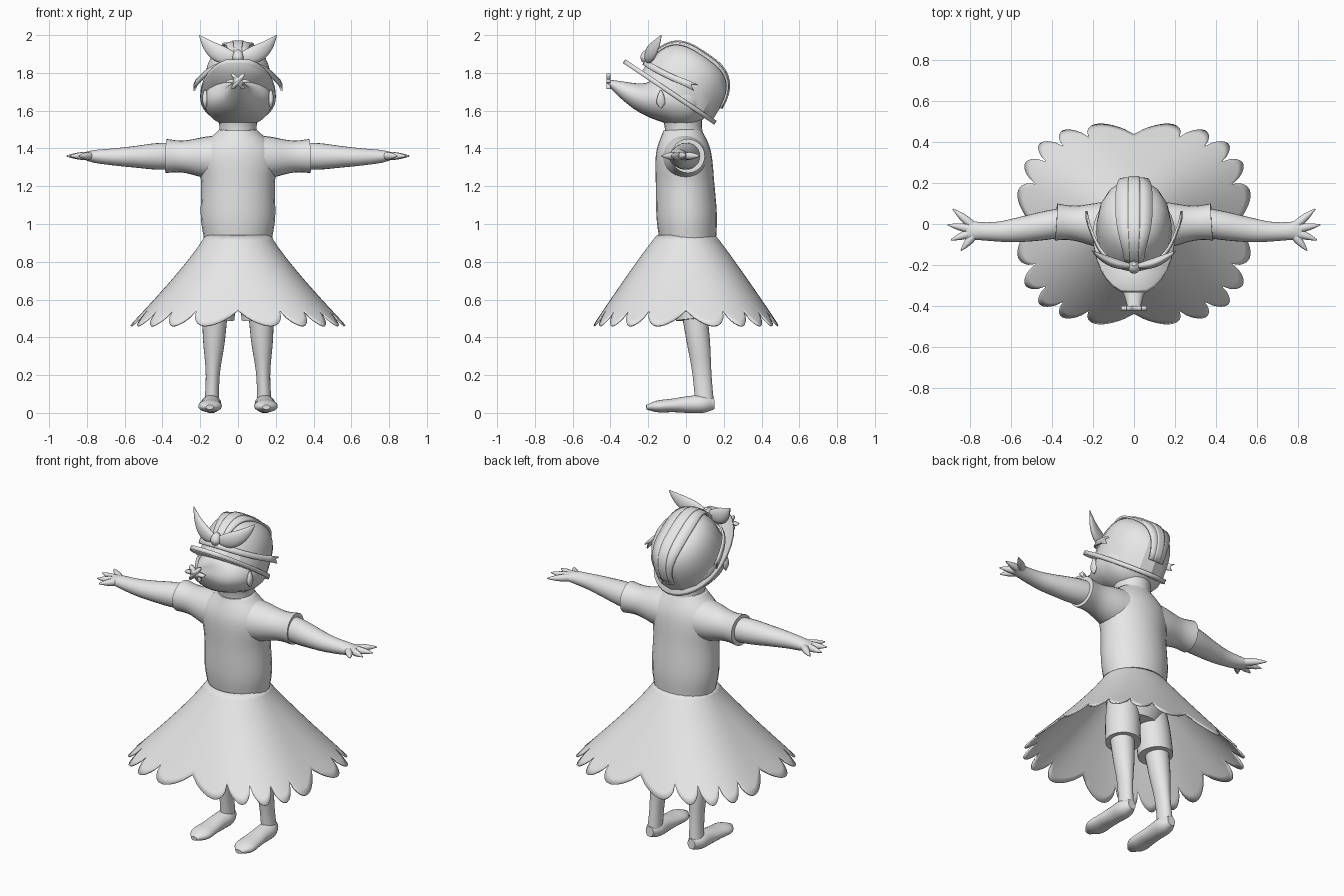
import bpy, bmesh
from math import sin, cos, pi, radians
from mathutils import Vector, Matrix

cube = bpy.data.objects.get("Cube")
if cube:
    bpy.data.objects.remove(cube)

grey = bpy.data.materials.new("plain_grey")
grey.use_nodes = True
grey.diffuse_color = (.8, .8, .8, 1)
grey.node_tree.nodes["Principled BSDF"].inputs["Base Color"].default_value = grey.diffuse_color

ACROSS, DEPTH, UP = Vector((1, 0, 0)), Vector((0, 1, 0)), Vector((0, 0, 1))
# Tilted frame of the hat: x across, y along the brim, z up the crown
HAT = Matrix.Translation((0, -.05, 1.675)) @ Matrix.Rotation(radians(-34), 4, 'X')


def finish(name, bm, mirror=False, thickness=0, sharp_angle=50, matrix=None):
    """Turn a bmesh into a named, shaded object."""
    bmesh.ops.recalc_face_normals(bm, faces=bm.faces)
    mesh = bpy.data.meshes.new(name)
    bm.to_mesh(mesh)
    bm.free()
    mesh.shade_smooth()
    mesh.set_sharp_from_angle(angle=radians(sharp_angle))
    mesh.materials.append(grey)
    obj = bpy.data.objects.new(name, mesh)
    bpy.context.collection.objects.link(obj)
    if matrix:
        obj.matrix_world = matrix
    if mirror:
        obj.modifiers.new("mirror", 'MIRROR').use_mirror_merge = False
    if thickness:
        solidify = obj.modifiers.new("thickness", 'SOLIDIFY')
        solidify.thickness = thickness
        solidify.offset = 0


def skin(rows, closed=False, caps=False):
    """Join rows of points with quads, optionally as a capped tube."""
    bm = bmesh.new()
    rows = [[bm.verts.new(point) for point in row] for row in rows]
    count = len(rows[0])
    for low, high in zip(rows, rows[1:]):
        for i in range(count if closed else count - 1):
            j = (i + 1) % count
            bm.faces.new((low[i], low[j], high[j], high[i]))
    if caps:
        bm.faces.new(rows[0])
        bm.faces.new(rows[-1])
    return bm


def spline(values, t):
    """Smooth curve through evenly spaced numbers or vectors, t from 0 to 1."""
    last = len(values) - 1
    i = min(int(t * last), last - 1)
    f = t * last - i
    a, b = values[i], values[i + 1]
    slope_a = (b - values[max(i - 1, 0)]) / 2
    slope_b = (values[min(i + 2, last)] - a) / 2
    cubic = 2 * (a - b) + slope_a + slope_b
    return a + f * (slope_a + f * (b - a - slope_a - cubic + f * cubic))


def loft(name, path, wide, deep=None, hint=ACROSS, mirror=False, rings=24, sides=24):
    """Oval tube along a path; wide is the half size along the hint direction."""
    path = [Vector(point) for point in path]
    rows = []
    for ring in range(rings + 1):
        t = ring / rings
        centre = spline(path, t)
        along = spline(path, min(t + .01, 1)) - spline(path, max(t - .01, 0))
        along.normalize()
        side = (hint - along * hint.dot(along)).normalized()
        a = side * spline(wide, t)
        b = along.cross(side) * spline(deep or wide, t)
        turns = [2 * pi * k / sides for k in range(sides)]
        rows.append([centre + a * cos(turn) + b * sin(turn) for turn in turns])
    finish(name, skin(rows, closed=True, caps=True), mirror)


def signed_power(value, exponent):
    return abs(value) ** exponent * (1 if value >= 0 else -1)


# Shirt
loft("shirt_body", [(0, .01, .92), (0, -.02, 1.5)],
     wide=(.18, .197, .195, .205, .1), deep=(.15, .16, .155, .145, .1))
loft("sleeves", [(.08, -.01, 1.35), (.38, .01, 1.36)],
     wide=(.125, .11, .085, .09), hint=DEPTH, mirror=True)

# Arms and hands
loft("arms", [(.33, .01, 1.36), (.62, -.035, 1.355), (.82, -.03, 1.36)],
     wide=(.07, .07, .06, .048, .044, .05), deep=(.07, .07, .055, .044, .034, .018),
     hint=DEPTH, mirror=True)
palm = Vector((.76, -.03, 1.36))
for finger in range(4):
    angle = radians(40 - 30 * finger)
    reach = Vector((cos(angle), sin(angle), 0)) * (.16 - .01 * finger)
    loft(f"finger_pair_{finger + 1}", [palm, palm + reach],
         wide=(.018, .02, .003), hint=UP, mirror=True, rings=8, sides=12)

# Skirt flaring from a round waist to a squarish scalloped hem
def skirt_point(t, angle):
    roundness = 2 / (2 + 1.1 * t)
    return ((.17 + .4 * t ** 1.15) * signed_power(cos(angle), roundness),
            (.15 + .34 * t ** .95) * signed_power(sin(angle), roundness),
            .94 - .48 * t)


angles = [2 * pi * k / 240 for k in range(240)]
hem = [1 - .17 * (1 - abs(sin(10 * angle)) ** .6) for angle in angles]
rows = [[skirt_point(edge * s / 16, angle) for edge, angle in zip(hem, angles)] for s in range(17)]
finish("skirt", skin(rows, closed=True), thickness=.008)

# Shorts
loft("shorts_hips", [(0, .01, .93), (0, .03, .66)], wide=(.17, .19, .12), deep=(.14, .14, .09))
loft("shorts_legs", [(.1, .02, .8), (.115, .045, .495)], wide=(.08, .095, .097), mirror=True)

# Legs and feet
loft("legs", [(.12, .035, .6), (.13, .075, .3), (.14, .1, .03)],
     wide=(.07, .06, .037, .04), deep=(.07, .063, .05, .05), mirror=True)
loft("feet", [(.14, .15, .05), (.145, -.03, .042), (.15, -.21, .03)],
     wide=(.025, .052, .053, .058, .06, .02), deep=(.03, .047, .044, .036, .031, .012),
     mirror=True)

# Neck, head with long snout, and eyes
loft("neck", [(0, -.01, 1.46), (0, -.02, 1.6)], wide=(.1, .1, .12))
loft("head", [(0, .13, 1.63), (0, -.05, 1.66), (0, -.23, 1.67), (0, -.41, 1.75)],
     wide=(.05, .165, .185, .17, .12, .055, .03), deep=(.05, .13, .143, .118, .08, .045, .015))
loft("eyes", [(.174, -.133, 1.615), (.174, -.133, 1.71)],
     wide=(.005, .023, .016, .003), deep=(.005, .015, .005), hint=DEPTH, mirror=True)

# Star-shaped nose
bm = bmesh.new()
outline = []
for angle in angles[::4]:
    radius = .046 + .018 * cos(6 * angle)
    outline.append(bm.verts.new((radius * cos(angle), -.41, 1.755 + .75 * radius * sin(angle))))
bm.faces.new(outline)
finish("star_nose", bm, thickness=.022)

# Hat crown, a boxy faceted dome
BOXY, HALF_WIDE, HALF_LONG, TALL = 2 / 3, .185, .228, .268
rows = []
for level in range(8):
    rise = pi / 2 * level / 7.2
    spread, height = cos(rise) ** BOXY, TALL * sin(rise) ** BOXY
    rows.append([(HALF_WIDE * spread * sin(k * pi / 8), HALF_LONG * spread * cos(k * pi / 8), height)
                 for k in range(16)])
finish("hat_crown", skin(rows, closed=True, caps=True), sharp_angle=22, matrix=HAT)


# Raised bands running over the crown from back to front
def crown_band(name, narrow, swell, lift):
    rows = []
    for step in range(1, 20):
        turn = pi * step / 20
        row = []
        for k in range(-2, 3):
            x = (narrow + swell * sin(turn) ** 2) * k / 2
            fall = lift * (1 - abs(x / HALF_WIDE) ** 3) ** (1 / 3)
            row.append((x, HALF_LONG * fall * signed_power(cos(turn), BOXY),
                        TALL * fall * sin(turn) ** BOXY))
        rows.append(row)
    finish(name, skin(rows), thickness=.012, sharp_angle=35, matrix=HAT)


crown_band("hat_wide_band", narrow=.045, swell=.045, lift=1.01)
crown_band("hat_centre_ridge", narrow=.02, swell=.01, lift=1.03)

# Hat brim, longer and cut straight at the front
bm = bmesh.new()
outline = []
for angle in angles[::8]:
    length = .25 if angle < pi else .35
    outline.append(bm.verts.new((.2 * cos(angle), max(length * sin(angle), -.335), 0)))
bm.faces.new(outline)
finish("hat_brim", bm, thickness=.024, matrix=HAT)

# Ribbon around the hat, its notched ends standing off the sides
rows = []
for step in range(13):
    t = step / 12
    turn = t * radians(97)
    flare = 1 + .18 * t ** 6
    row = []
    for edge in (-1, 0, 1):
        fork = .03 * abs(edge) if t == 1 else 0
        row.append((.198 * flare * sin(turn), fork - .24 * cos(turn),
                    .055 + .04 * t ** 3 + .016 * edge * flare))
    rows.append(row)
finish("hat_ribbon", skin(rows), mirror=True, thickness=.01, matrix=HAT)

# Bow on the front of the hat, its loops curling up to points
steps = [k / 8 for k in range(9)]
swell = [.013 * (1 - t) + .037 * sin(pi * t) ** .8 + .002 for t in steps]
loft("bow_loops", [(.005 + .2 * t, .075 * t * t - .205, 1.885 + .115 * t ** 2.5) for t in steps],
     wide=swell, deep=[size / 2 for size in swell], hint=UP, mirror=True)
loft("bow_knot", [(0, -.225, 1.855), (0, -.195, 1.92)], wide=(.01, .028, .026, .01))
